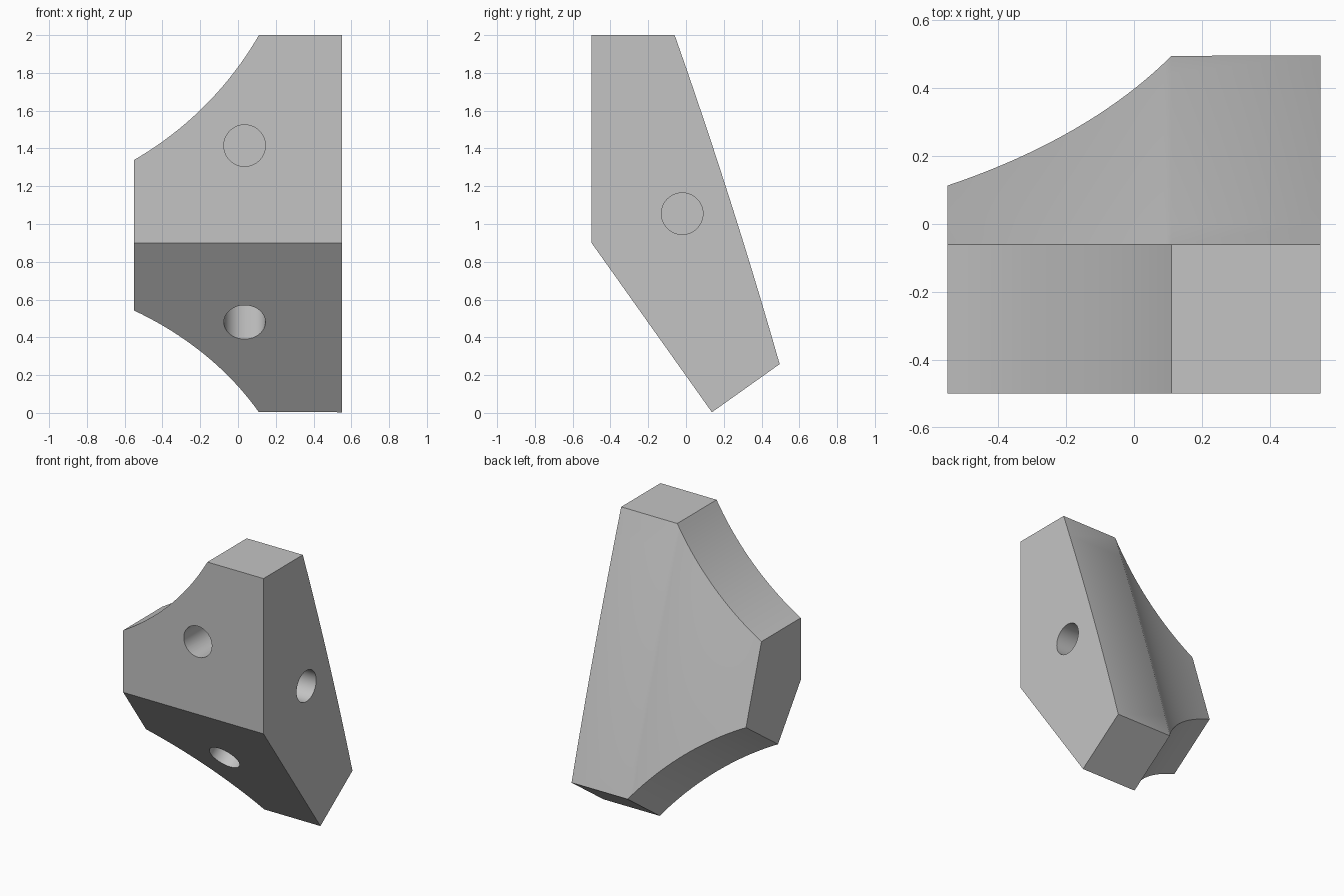
import bpy, bmesh, math
from mathutils import Vector

cube = bpy.data.objects.get("Cube")
if cube:
    bpy.data.objects.remove(cube, do_unlink=True)

# Shared dimensions: three plates meeting at one corner
LONG, THICK = 1.1, 0.44
RIGHT = 0.55
CORNER = Vector((0, -0.5, 0.9))
TILT = math.radians(35.4)
UP = Vector((0, 0, 1))
INWARD = Vector((0, 1, 0))
DOWN = Vector((0, math.sin(TILT), -math.cos(TILT)))
DOWN_IN = Vector((0, math.cos(TILT), math.sin(TILT)))
BACK_OUT = (INWARD + DOWN_IN).normalized()

grey = bpy.data.materials.new("plain grey")
grey.use_nodes = True
colour = (0.55, 0.55, 0.55, 1)
grey.diffuse_color = colour
grey.node_tree.nodes["Principled BSDF"].inputs["Base Color"].default_value = colour


def section(x, reach):
    """Bent-plate outline at one x, with a slightly bowed back edge."""
    top = CORNER + UP * reach
    low = CORNER + DOWN * reach
    a, b = top + INWARD * THICK, low + DOWN_IN * THICK
    bow = 0.014 * (reach - THICK) / (LONG - THICK)
    steps = 10
    back = [a.lerp(b, i / steps) + BACK_OUT * bow * 4 * (i / steps) * (1 - i / steps)
            for i in range(steps + 1)]
    return [p + Vector((x, 0, 0)) for p in [CORNER, top] + back + [low]]


# Body: loft the outline along x, its reach following a concave arc
radius, centre_x, centre_r = 1.803, -1.451, 2.001
stations = []
for i in range(21):
    angle = math.radians(-60 + 1.5 * i)
    stations.append((centre_x + radius * math.cos(angle),
                     centre_r + radius * math.sin(angle)))
stations.append((RIGHT, LONG))

bm = bmesh.new()
rings = [[bm.verts.new(p) for p in section(x, r)] for x, r in stations]
for one, two in zip(rings, rings[1:]):
    for i in range(len(one)):
        j = (i + 1) % len(one)
        bm.faces.new((one[i], one[j], two[j], two[i]))
bm.faces.new(rings[0])
bm.faces.new(rings[-1])
bmesh.ops.recalc_face_normals(bm, faces=bm.faces)
mesh = bpy.data.meshes.new("corner_bracket")
bm.to_mesh(mesh)
bm.free()
body = bpy.data.objects.new("corner_bracket", mesh)
bpy.context.collection.objects.link(body)
mesh.materials.append(grey)


def drill(name, point, inward):
    """Cut a blind round hole into one plate."""
    depth = 0.4
    bpy.ops.mesh.primitive_cylinder_add(
        vertices=48, radius=0.11, depth=depth * 2, location=point,
        rotation=inward.to_track_quat('Z', 'Y').to_euler())
    cutter = bpy.context.object
    cutter.name = name
    cutter.hide_render = True
    cutter.data.materials.append(grey)
    mod = body.modifiers.new(name, 'BOOLEAN')
    mod.operation = 'DIFFERENCE'
    mod.solver = 'EXACT'
    mod.object = cutter
    bpy.ops.object.select_all(action='DESELECT')
    body.select_set(True)
    bpy.context.view_layer.objects.active = body
    bpy.ops.object.modifier_apply(modifier=name)
    bpy.data.objects.remove(cutter, do_unlink=True)


# One hole in each of the three plates
offset = 0.515
across = Vector((RIGHT - offset, 0, 0))
drill("front_hole", CORNER + UP * offset + across, INWARD)
drill("lower_hole", CORNER + DOWN * offset + across, DOWN_IN)
drill("side_hole", Vector((RIGHT, -0.02, 1.055)), Vector((-1, 0, 0)))

bpy.ops.object.shade_smooth_by_angle(angle=math.radians(32))
